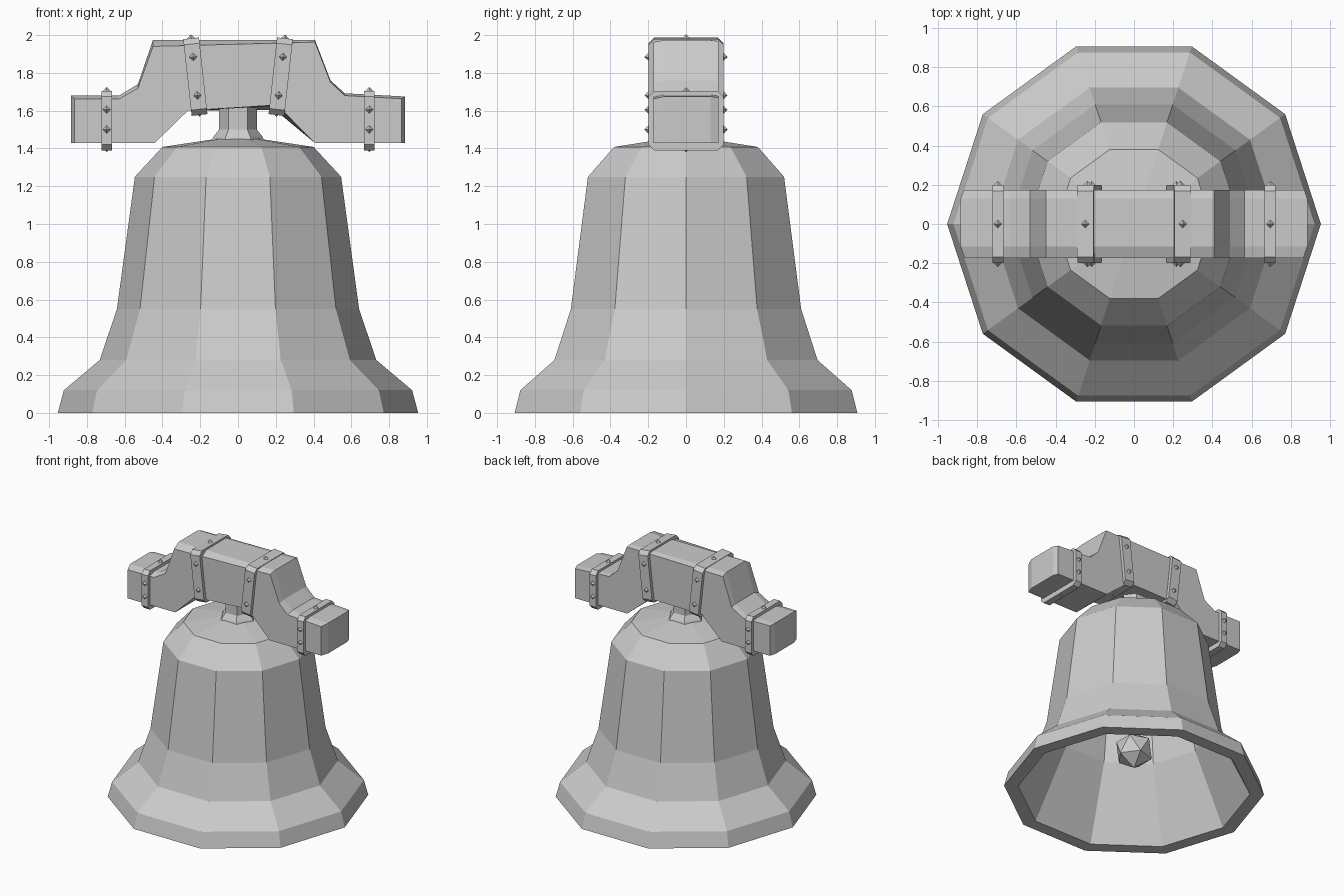
import bpy, bmesh
from math import sin, cos, tau, radians
from mathutils import Matrix, Vector

if "Cube" in bpy.data.objects:
    bpy.data.objects.remove(bpy.data.objects["Cube"])


def finish(name, bm):
    bmesh.ops.recalc_face_normals(bm, faces=bm.faces)
    me = bpy.data.meshes.new(name)
    bm.to_mesh(me)
    bm.free()
    ob = bpy.data.objects.new(name, me)
    bpy.context.collection.objects.link(ob)
    return ob


def loft(name, rings, matrix=Matrix()):
    """Join closed rings of points with quads and cap both ends."""
    bm = bmesh.new()
    vs = [[bm.verts.new(matrix @ Vector(p)) for p in r] for r in rings]
    n = len(vs[0])
    for a, b in zip(vs, vs[1:]):
        for i in range(n):
            bm.faces.new((a[i], a[(i + 1) % n], b[(i + 1) % n], b[i]))
    bm.faces.new(vs[0])
    bm.faces.new(vs[-1])
    return finish(name, bm)


def lathe(name, profile, sides):
    return loft(name, [[(r * cos(tau * i / sides), r * sin(tau * i / sides), z)
                        for i in range(sides)] for r, z in profile])


# Hollow ten-sided bell, from inner crown down to the lip and up the outside
lathe("bell", [(0.33, 1.33), (0.47, 1.2), (0.585, 0.55), (0.85, 0), (0.954, 0),
               (0.922, 0.12), (0.732, 0.28), (0.641, 0.55), (0.546, 1.25),
               (0.40, 1.408), (0.12, 1.45)], 10)

# Neck joining bell and yoke
lathe("neck", [(0.14, 1.44), (0.13, 1.462), (0.10, 1.50), (0.10, 1.66)], 6)

# Clapper
lathe("clapper_rod", [(0.025, 0.34), (0.025, 1.35)], 6)
bm = bmesh.new()
bmesh.ops.create_icosphere(bm, subdivisions=1, radius=0.145,
                           matrix=Matrix.Translation((0, 0, 0.335)) @ Matrix.Rotation(radians(36), 4, 'Z'))
finish("clapper_ball", bm)

# Yoke beam: stepped profile with a worn chamfer on the front top edge and a skewed arch
top = [(-0.885, 1.68), (-0.63, 1.68), (-0.53, 1.74), (-0.45, 1.975),
       (0.408, 1.973), (0.49, 1.76), (0.565, 1.692), (0.885, 1.675)]
wear = [0.018, 0.018, 0.022, 0.035, 0.01, 0.01, 0.012, 0.012]


def section(y, worn, trim, arch):
    pts = [(x, z - worn * d) for (x, z), d in zip(top, wear)]
    pts += [(0.885, 1.43), (0.405, 1.43), (0.195 + arch / 2, 1.605 + arch),
            (-0.265, 1.60), (-0.44, 1.43), (-0.885, 1.43)]
    return [(x - (trim if x > 0 else -trim) * (abs(x) > 0.8), y, z) for x, z in pts]


loft("yoke_beam", [section(-0.173, 1, 0.02, 0.025), section(-0.115, 0, 0, 0.02),
                   section(0.13, 0, 0, 0.004), section(0.173, 0.5, 0.015, 0)])


# Metal straps with diamond rivets
def strap(name, x, z, half_w, half_h, tilt, rivets):
    m = Matrix.Translation((x, 0, z)) @ Matrix.Rotation(tilt, 4, 'Y')
    w, h, c = 0.199, half_h, 0.03
    ring = [(-w, c - h), (c - w, -h), (w - c, -h), (w, c - h),
            (w, h - c), (w - c, h), (c - w, h), (-w, h - c)]
    loft(name, [[(sx, y, k) for y, k in ring] for sx in (-half_w, half_w)], m)
    spots = [(s * w, k) for s in (-1, 1) for k in rivets] + [(0, h), (0, 0.012 - h)]
    bm = bmesh.new()
    for y, k in spots:
        bmesh.ops.create_uvsphere(bm, u_segments=4, v_segments=2, radius=0.021,
                                  matrix=m @ Matrix.Translation((0, y, k)))
    finish(name + "_rivets", bm)


for side, s in (("left", -1), ("right", 1)):
    strap(side + "_outer_strap", s * 0.695, 1.547, 0.028, 0.157, 0, (0.058, -0.047))
    strap(side + "_inner_strap", s * 0.226, 1.78, 0.042, 0.204,
          radians(6.3) * s, (0.105, -0.1))
